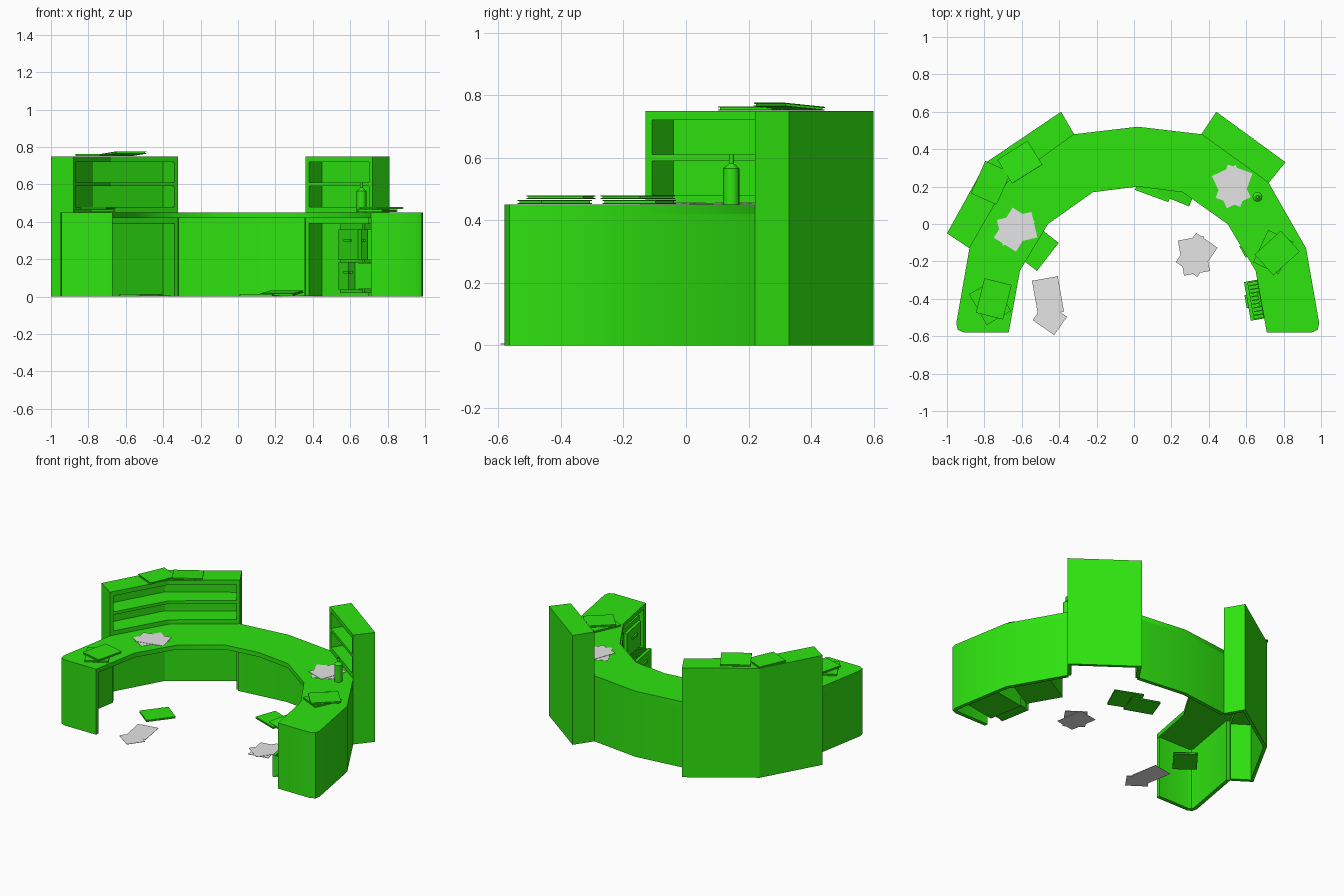
import bpy
import bmesh
from math import radians
from mathutils import Matrix, Vector

cube = bpy.data.objects.get("Cube")
if cube:
    bpy.data.objects.remove(cube, do_unlink=True)


def material(name, colour):
    mat = bpy.data.materials.new(name)
    mat.use_nodes = True
    mat.diffuse_color = colour
    mat.node_tree.nodes["Principled BSDF"].inputs["Base Color"].default_value = colour
    return mat


GREEN = material("bright green", (0.028, 0.78, 0.005, 1))
GREY = material("paper grey", (0.78, 0.78, 0.78, 1))


def finish(name, bm, mat, smooth=False):
    bmesh.ops.recalc_face_normals(bm, faces=bm.faces[:])
    mesh = bpy.data.meshes.new(name)
    bm.to_mesh(mesh)
    bm.free()
    mesh.materials.append(mat)
    obj = bpy.data.objects.new(name, mesh)
    bpy.context.scene.collection.objects.link(obj)
    if smooth:
        for poly in mesh.polygons:
            poly.use_smooth = True
        mesh.set_sharp_from_angle(angle=radians(35))
    return obj


def prism(name, outline, z0, z1, smooth=False):
    bm = bmesh.new()
    face = bm.faces.new([bm.verts.new((x, y, z0)) for x, y in outline])
    new = bmesh.ops.extrude_face_region(bm, geom=[face])["geom"]
    moved = [v for v in new if isinstance(v, bmesh.types.BMVert)]
    bmesh.ops.translate(bm, verts=moved, vec=(0, 0, z1 - z0))
    return finish(name, bm, GREEN, smooth)


def box(name, centre, size, frame=Matrix(), mat=GREEN):
    bm = bmesh.new()
    scale = Matrix.Diagonal((*size, 1))
    bmesh.ops.create_cube(bm, size=1, matrix=frame @ Matrix.Translation(centre) @ scale)
    return finish(name, bm, mat)


def frame_at(x, y, z, turn, tilt=0):
    return (Matrix.Translation((x, y, z)) @ Matrix.Rotation(radians(turn), 4, "Z")
            @ Matrix.Rotation(radians(tilt), 4, "Y"))


def wall(name, path, thick, z0, z1):
    """Upright panel along a path, thickened to the right of travel."""
    pts = [Vector(p) for p in path]
    inner = []
    for i, p in enumerate(pts):
        dirs = []
        if i > 0:
            dirs.append((p - pts[i - 1]).normalized())
        if i < len(pts) - 1:
            dirs.append((pts[i + 1] - p).normalized())
        normals = [Vector((d.y, -d.x)) for d in dirs]
        mid = sum(normals, Vector((0, 0))).normalized()
        inner.append(p + mid * thick / mid.dot(normals[0]))
    return prism(name, pts + inner[::-1], z0, z1, True)


# Desk plan: half outlines, mirrored about the desk's centre line
MID = 0.02
OUTER = [(0, .52), (.34, .48), (.70, .22), (.90, -.13), (.97, -.53), (.963, -.565), (.93, -.58)]
INNER = [(0, .20), (.24, .17), (.48, 0), (.63, -.25), (.69, -.58)]


def side(points, sign):
    return [(MID + sign * x, y) for x, y in points]


def whole(points):
    return side(points, -1)[:0:-1] + side(points, 1)


prism("counter_top", whole(OUTER) + whole(INNER)[::-1], .42, .45, True)
wall("back_panel", whole(OUTER[:2]), .025, 0, .42)
wall("left_side_panel", side(OUTER[2:] + INNER[-1:], 1), .025, 0, .42)
wall("right_side_panel", side(OUTER[3:] + INNER[-1:], -1)[::-1], .025, 0, .42)


# Open bookcases standing behind the desk
def bookcase(name, front, back):
    front = [Vector(p) for p in front]
    back = [Vector(p) for p in back]
    rear = [b.lerp(f, .14) for f, b in zip(front, back)]
    prism(name + "_back", back + rear[::-1], 0, .75)
    for end, nxt, label in ((0, 1, "inner"), (-1, -2, "outer")):
        step = (front[nxt] - front[end]).normalized() * .024
        prism(f"{name}_{label}_side",
              [front[end], back[end], back[end] + step, front[end] + step], 0, .75)
    for label, z0, z1 in (("base_shelf", .39, .48), ("middle_shelf", .59, .61), ("top", .72, .75)):
        prism(f"{name}_{label}", front + back[::-1], z0, z1)


bookcase("left_bookcase", side(OUTER[1:3], 1), [(.44, .60), (.81, .33)])
bookcase("right_bookcase", side(OUTER[1:4], -1), [(-.39, .60), (-.79, .33), (-1, -.05)])


# Drawer units under the left wing
def drawer_unit(name, frame, width, pulled):
    box(name + "_body", (0, .12, .205), (width, .22, .37), frame)
    box(name + "_upper_front", (0, 0, .277), (width - .03, .02, .165), frame)
    box(name + "_upper_handle", (0, -.014, .30), (.07, .012, .012), frame)
    box(name + "_lower_front", (0, -pulled, .11), (width - .03, .02, .15), frame)
    box(name + "_lower_handle", (0, -pulled - .014, .13), (.07, .012, .012), frame)


drawer_unit("curved_drawers", frame_at(.598, -.14, 0, -60), .24, 0)
end_frame = frame_at(.685, -.40, 0, -80)
drawer_unit("end_drawers", end_frame, .24, .07)
box("open_drawer_tray", (0, -.03, .045), (.21, .08, .01), end_frame)
for s in (-1, 1):
    box("open_drawer_side", (s * .1, -.03, .11), (.008, .08, .14), end_frame)
for i in range(9):
    box("hanging_file", (-.08 + i * .02, -.025, .115), (.006, .06, .14), end_frame)


# Bottle on the left wing
bm = bmesh.new()
rings = [(.45, .026), (.565, .026), (.582, .008), (.61, .008)]
for (z0, r0), (z1, r1) in zip(rings, rings[1:]):
    bmesh.ops.create_cone(bm, cap_ends=True, segments=16, radius1=r0, radius2=r1,
                          depth=z1 - z0, matrix=Matrix.Translation((.66, .145, (z0 + z1) / 2)))
finish("bottle", bm, GREEN, True)


# Folders: two thin covers around a few sheets
def folder(x, y, z, turn, tilt=0):
    frame = frame_at(x, y, z, turn, tilt)
    for h in (.002, .011):
        box("folder_cover", (0, 0, h), (.15, .19, .003), frame)
    box("folder_sheets", (0, 0, .0065), (.14, .18, .006), frame)


folder(-.77, -.42, .452, 30)
folder(-.75, -.40, .467, -14)
folder(.745, -.15, .452, -25)
folder(.765, -.155, .467, -48)
folder(-.765, .22, .751, -24)
folder(-.61, .33, .757, -58, -5)
folder(.12, .22, .001, 70)
folder(.235, .20, .012, 68, -6)
folder(-.52, -.13, .001, -38)

# Loose sheets of paper in overlapping pairs
for x, y, z, turn in ((-.64, -.03, .452, -32), (.52, .20, .452, 25),
                      (.32, -.17, .001, 10), (-.46, -.385, .001, 10)):
    box("paper_sheet", (0, 0, 0), (.14, .19, .002), frame_at(x, y, z, turn), GREY)
    dx, dy = (.01, -.12) if x > -.5 and x < 0 else (.015, .005)
    box("paper_sheet", (0, 0, 0), (.14, .19 if x < -.5 or x > 0 else .12, .002),
        frame_at(x + dx, y + dy, z + .003, turn - 45), GREY)
